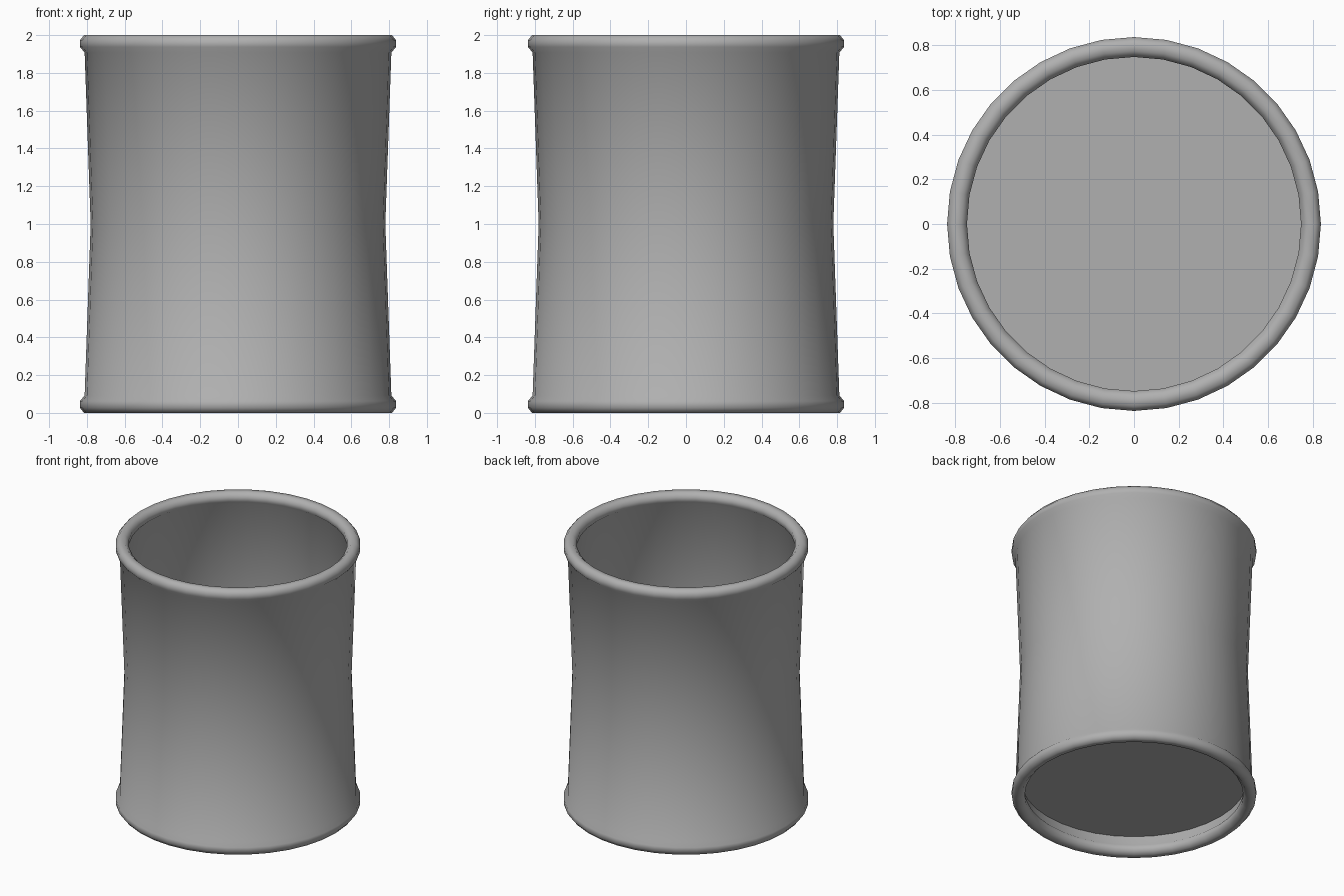
import bpy, bmesh, math

if "Cube" in bpy.data.objects:
    bpy.data.objects.remove(bpy.data.objects["Cube"])

SEG = 36

grey = bpy.data.materials.new("dark_grey")
grey.diffuse_color = (0.435, 0.435, 0.435, 1)
grey.use_nodes = True
grey.node_tree.nodes["Principled BSDF"].inputs["Base Color"].default_value = grey.diffuse_color


def lathe(name, profile):
    """Revolve a closed (r, z) profile around the z axis."""
    bm = bmesh.new()
    rings = []
    for r, z in profile:
        rings.append([bm.verts.new((r * math.cos(2 * math.pi * i / SEG),
                                    r * math.sin(2 * math.pi * i / SEG), z))
                      for i in range(SEG)])
    for a, b in zip(rings, rings[1:] + rings[:1]):
        for i in range(SEG):
            j = (i + 1) % SEG
            bm.faces.new((a[i], a[j], b[j], b[i]))
    bmesh.ops.recalc_face_normals(bm, faces=bm.faces)
    mesh = bpy.data.meshes.new(name)
    bm.to_mesh(mesh)
    bm.free()
    mesh.materials.append(grey)
    obj = bpy.data.objects.new(name, mesh)
    bpy.context.collection.objects.link(obj)
    bpy.ops.object.select_all(action='DESELECT')
    obj.select_set(True)
    bpy.context.view_layer.objects.active = obj
    bpy.ops.object.shade_smooth_by_angle(angle=math.radians(60))
    return obj


# Waisted wall with rolled beads at both ends, one continuous profile
bead = [(0.812, 1.908), (0.837, 1.937), (0.837, 1.973), (0.815, 2.0),
        (0.775, 2.0), (0.748, 1.973), (0.748, 1.937), (0.775, 1.908)]
mirrored = [(r, 2.0 - z) for r, z in reversed(bead)]
lathe("wall_with_rims", [(0.78, 1.0)] + bead + [(0.757, 1.0)] + mirrored)

# Recessed floor
bpy.ops.mesh.primitive_cylinder_add(vertices=SEG, radius=0.78, depth=0.02,
                                    location=(0, 0, 0.155),
                                    rotation=(0, 0, math.radians(90)))
floor = bpy.context.object
floor.name = "floor"
floor.data.materials.append(grey)
